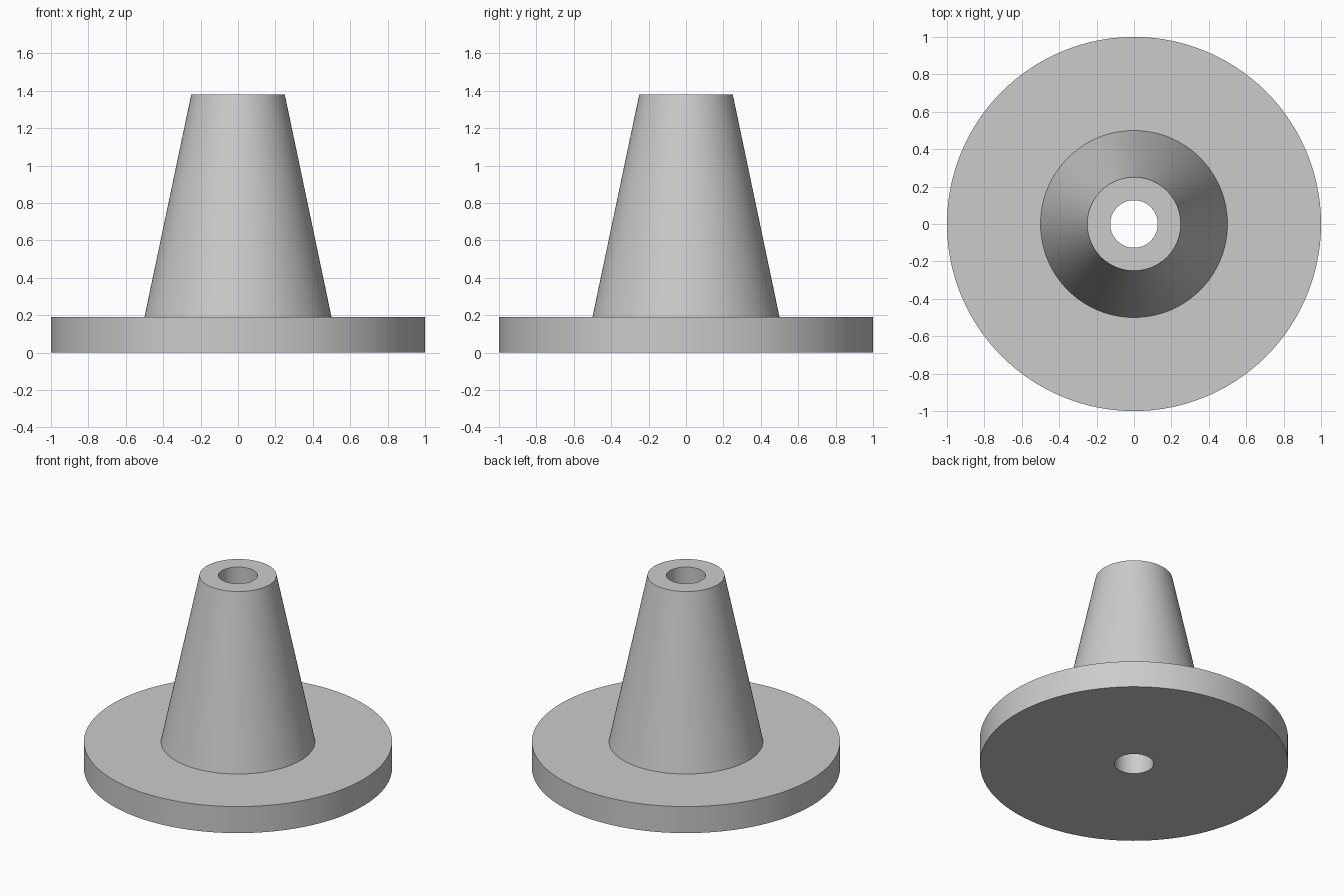
import bpy
import math
from mathutils import Vector

cube = bpy.data.objects.get("Cube")
if cube:
    bpy.data.objects.remove(cube, do_unlink=True)

SEGMENTS = 128
BORE, TIP, FOOT, RIM = 0.127, 0.25, 0.5, 1.0
FLANGE_TOP, TOP = 0.19, 1.38

# Plain grey material
grey = bpy.data.materials.new("plain_grey")
grey.use_nodes = True
colour = (0.6, 0.6, 0.6, 1)
grey.diffuse_color = colour
grey.node_tree.nodes["Principled BSDF"].inputs["Base Color"].default_value = colour


def lathe(name, profile):
    """Turn a closed (radius, height) profile around the z axis."""
    count = len(profile)
    verts = []
    for i in range(SEGMENTS):
        angle = math.tau * i / SEGMENTS
        direction = Vector((math.cos(angle), math.sin(angle), 0))
        verts += [direction * r + Vector((0, 0, z)) for r, z in profile]
    faces = []
    for i in range(SEGMENTS):
        a, b = i * count, (i + 1) % SEGMENTS * count
        for j in range(count):
            k = (j + 1) % count
            faces.append((a + j, b + j, b + k, a + k))
    mesh = bpy.data.meshes.new(name)
    mesh.from_pydata(verts, [], faces)
    mesh.materials.append(grey)
    obj = bpy.data.objects.new(name, mesh)
    bpy.context.collection.objects.link(obj)
    return obj


# Round flange with a tapered hub and a straight bore right through
hub = lathe("flanged_cone_hub", [
    (BORE, 0), (RIM, 0), (RIM, FLANGE_TOP),
    (FOOT, FLANGE_TOP), (TIP, TOP), (BORE, TOP),
])

# Smooth round walls, crisp rims
bpy.ops.object.select_all(action="DESELECT")
hub.select_set(True)
bpy.context.view_layer.objects.active = hub
bpy.ops.object.shade_smooth_by_angle(angle=math.radians(30))
